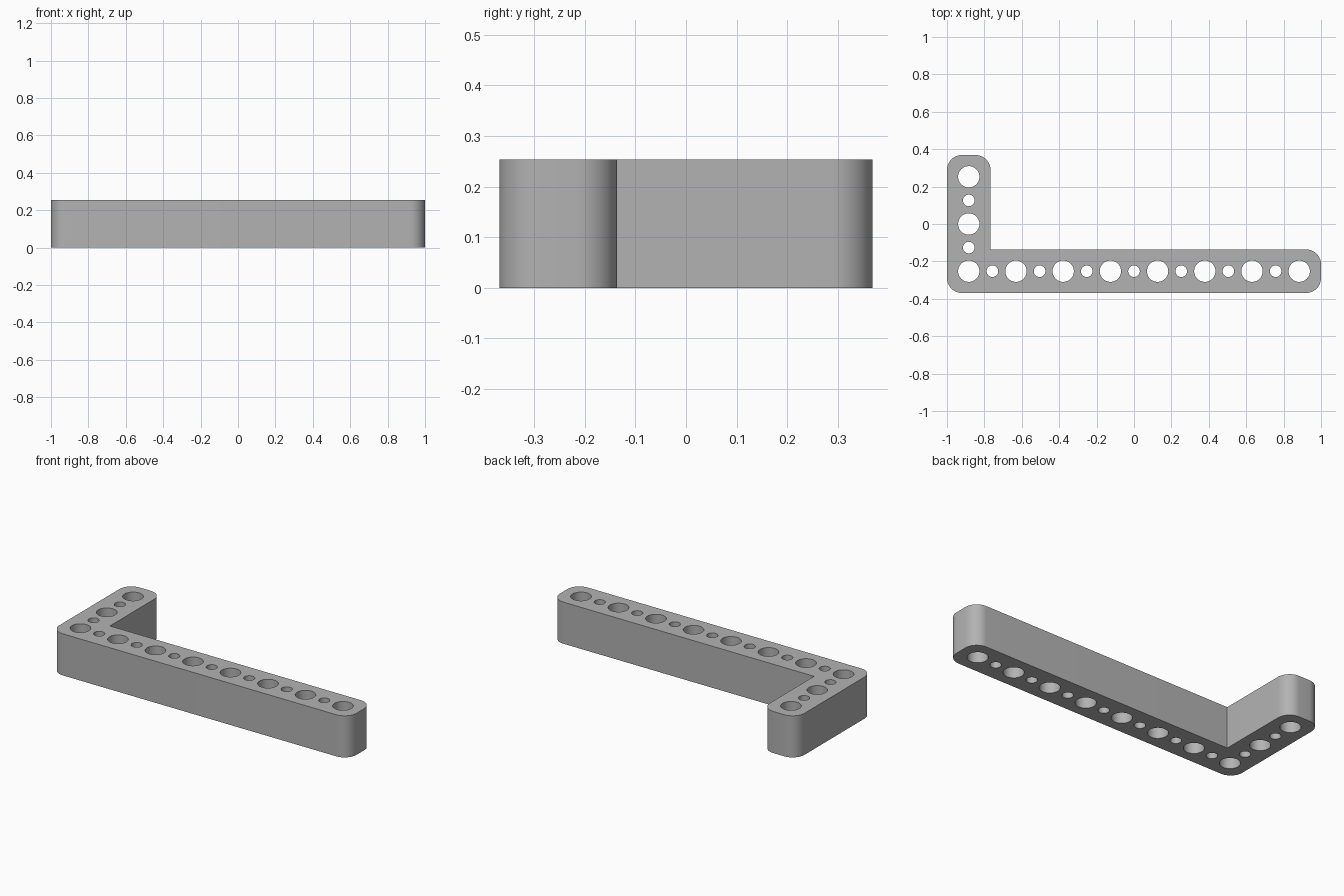
import bpy
import bmesh
from math import cos, sin, pi, radians
from mathutils import Vector

PITCH = 0.1262          # spacing between neighbouring holes
HALF = 0.1165           # half the width of an arm
HEIGHT = 0.253
BIG, SMALL = 0.057, 0.031
CORNER = 0.08
X0, Y0 = -7 * PITCH, -2 * PITCH   # centre of the corner hole

cube = bpy.data.objects.get("Cube")
if cube:
    bpy.data.objects.remove(cube, do_unlink=True)


def make_object(name, bm):
    mesh = bpy.data.meshes.new(name)
    bmesh.ops.recalc_face_normals(bm, faces=bm.faces)
    bm.to_mesh(mesh)
    bm.free()
    obj = bpy.data.objects.new(name, mesh)
    bpy.context.collection.objects.link(obj)
    return obj


def extrude_loop(bm, points, z0, z1):
    face = bm.faces.new([bm.verts.new((x, y, z0)) for x, y in points])
    up = bmesh.ops.extrude_face_region(bm, geom=[face])["geom"]
    verts = [v for v in up if isinstance(v, bmesh.types.BMVert)]
    bmesh.ops.translate(bm, verts=verts, vec=Vector((0, 0, z1 - z0)))


def rounded(x, y, start, steps=12):
    """Quarter arc for an outer corner, beginning at the given angle."""
    sx = 1 if start in (0, 270) else -1
    sy = 1 if start in (0, 90) else -1
    cx, cy = x - sx * CORNER, y - sy * CORNER
    angles = [radians(start) + pi / 2 * i / steps for i in range(steps + 1)]
    return [(cx + CORNER * cos(a), cy + CORNER * sin(a)) for a in angles]


# L-shaped beam: rounded outer corners and a sharp inner one
left, right = X0 - HALF, -X0 + HALF
front, back = Y0 - HALF, -Y0 + HALF
inner_x, inner_y = X0 + HALF, Y0 + HALF
outline = (rounded(left, front, 180) + rounded(right, front, 270)
           + rounded(right, inner_y, 0) + [(inner_x, inner_y)]
           + rounded(inner_x, back, 0) + rounded(left, back, 90))
bm = bmesh.new()
extrude_loop(bm, outline, 0, HEIGHT)
beam = make_object("angled_beam", bm)

# Alternating large and small through holes along both arms
centres = [(X0 + i * PITCH, Y0, i) for i in range(15)]
centres += [(X0, Y0 + i * PITCH, i) for i in range(1, 5)]
bm = bmesh.new()
for x, y, i in centres:
    r = SMALL if i % 2 else BIG
    ring = [(x + r * cos(2 * pi * k / 40), y + r * sin(2 * pi * k / 40))
            for k in range(40)]
    extrude_loop(bm, ring, -0.1, HEIGHT + 0.1)
cutter = make_object("hole_cutter", bm)
cutter.hide_render = True

bpy.ops.object.select_all(action="DESELECT")
beam.select_set(True)
bpy.context.view_layer.objects.active = beam
cut = beam.modifiers.new("holes", "BOOLEAN")
cut.operation = "DIFFERENCE"
cut.solver = "EXACT"
cut.object = cutter
bpy.ops.object.modifier_apply(modifier=cut.name)
bpy.data.objects.remove(cutter, do_unlink=True)

# Plain grey finish
colour = (0.45, 0.45, 0.45, 1)
grey = bpy.data.materials.new("plain_grey")
grey.diffuse_color = colour
grey.use_nodes = True
grey.node_tree.nodes["Principled BSDF"].inputs["Base Color"].default_value = colour
beam.data.materials.clear()
beam.data.materials.append(grey)
bpy.ops.object.shade_smooth_by_angle(angle=radians(30))
